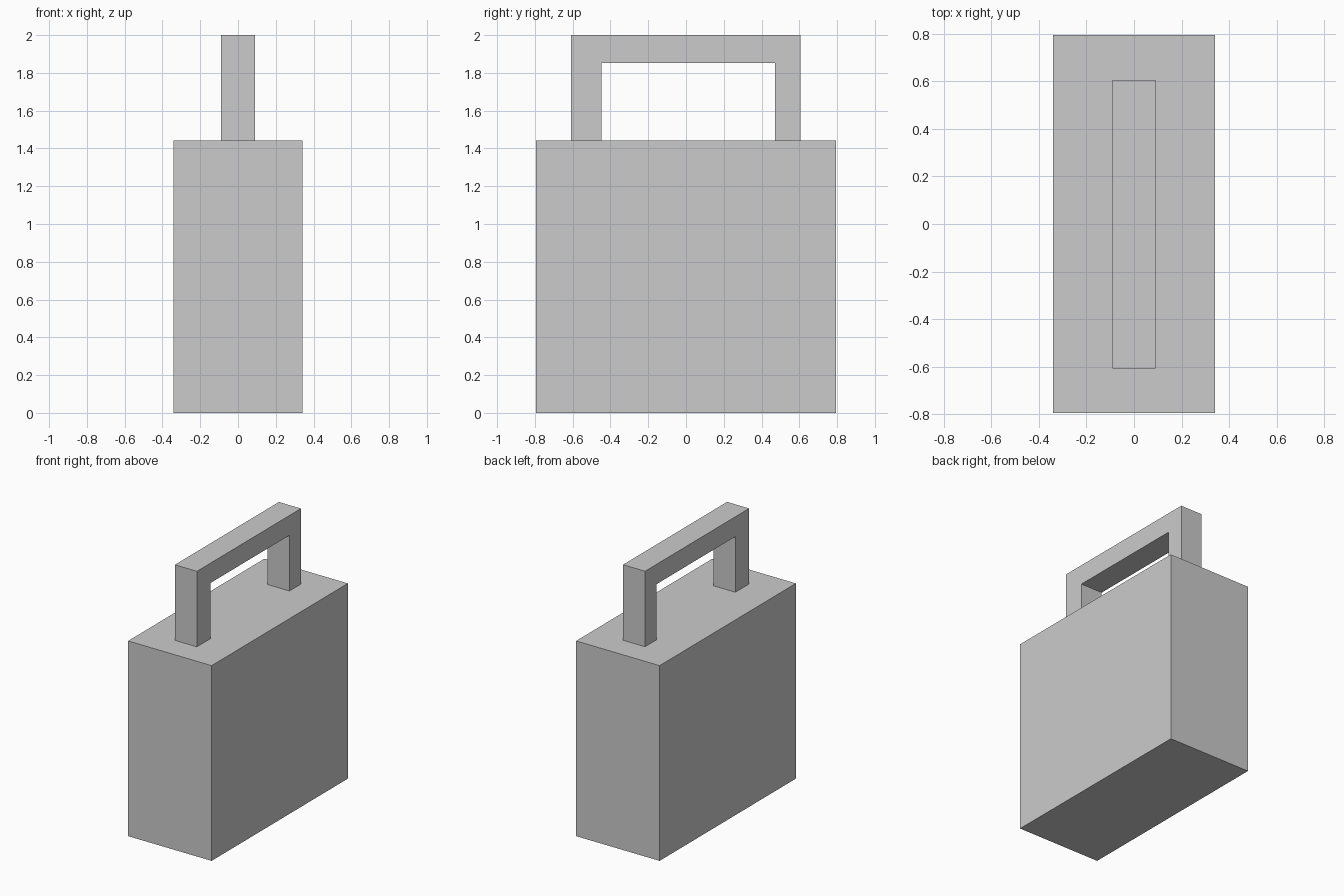
import bpy
import bmesh

if "Cube" in bpy.data.objects:
    bpy.data.objects.remove(bpy.data.objects["Cube"])


def extruded(name, profile, half_width):
    """Extrude a closed (y, z) profile along x, centred on x = 0."""
    bm = bmesh.new()
    face = bm.faces.new([bm.verts.new((-half_width, y, z)) for y, z in profile])
    result = bmesh.ops.extrude_face_region(bm, geom=[face], use_keep_orig=True)
    verts = [v for v in result["geom"] if isinstance(v, bmesh.types.BMVert)]
    bmesh.ops.translate(bm, verts=verts, vec=(2 * half_width, 0, 0))
    bmesh.ops.recalc_face_normals(bm, faces=bm.faces[:])
    mesh = bpy.data.meshes.new(name)
    bm.to_mesh(mesh)
    bm.free()
    obj = bpy.data.objects.new(name, mesh)
    bpy.context.collection.objects.link(obj)
    return obj


TOP = 1.442

# Solid rectangular body
extruded("body", [(-0.795, 0), (0.795, 0), (0.795, TOP), (-0.795, TOP)], 0.341)

# Square-cornered handle: two posts of slightly different depth and a crossbar
extruded("handle", [(-0.608, TOP), (-0.448, TOP), (-0.448, 1.853), (0.472, 1.853),
                    (0.472, TOP), (0.606, TOP), (0.606, 2.0), (-0.608, 2.0)], 0.09)
